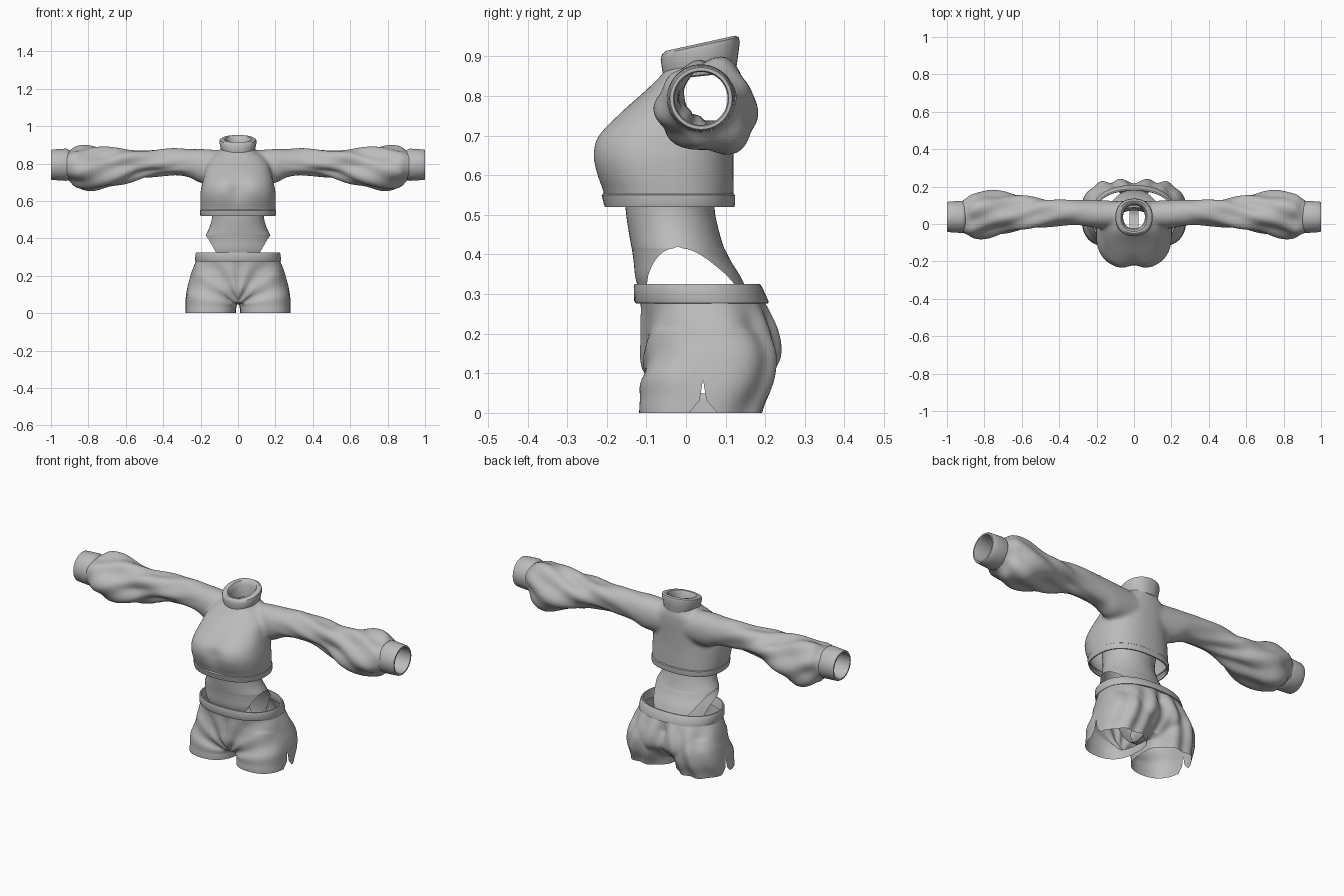
import bpy, bmesh
from math import sin, cos, pi, exp, atan2, asin
from mathutils import Vector

cube = bpy.data.objects.get("Cube")
if cube:
    bpy.data.objects.remove(cube)

GREY = (0.5, 0.5, 0.5, 1.0)
cloth = bpy.data.materials.new("grey cloth")
cloth.use_nodes = True
cloth.diffuse_color = GREY
cloth.node_tree.nodes["Principled BSDF"].inputs["Base Color"].default_value = GREY


def clamp(v):
    return max(0.0, min(1.0, v))


def refine(rows, steps):
    """Smoothly interpolated rows between the given stations."""
    out = []
    for i in range(len(rows) - 1):
        a, b, c, d = (rows[max(i - 1, 0)], rows[i], rows[i + 1],
                      rows[min(i + 2, len(rows) - 1)])
        for s in range(steps):
            t = s / steps
            out.append([0.5 * (2 * q + (r - p) * t + (2 * p - 5 * q + 4 * r - w) * t * t
                        + (3 * q - p - 3 * r + w) * t ** 3)
                        for p, q, r, w in zip(a, b, c, d)])
    return out + [list(rows[-1])]


def loft(bm, rows, axis="z", power=2.0, caps=False, steps=1, seg=64):
    """Skin oval sections: (station, u min, u max, v min, v max)."""
    rings = []
    for t, u0, u1, v0, v1 in refine(rows, steps):
        ring = []
        for k in range(seg):
            a = 2 * pi * k / seg
            c, s = [(1 if q > 0 else -1) * abs(q) ** (2 / power) for q in (cos(a), sin(a))]
            u = (u0 + u1) / 2 + (u1 - u0) / 2 * c
            v = (v0 + v1) / 2 + (v1 - v0) / 2 * s
            ring.append(bm.verts.new((u, v, t) if axis == "z" else (t, u, v)))
        rings.append(ring)
    for r0, r1 in zip(rings, rings[1:]):
        for k in range(seg):
            n = (k + 1) % seg
            bm.faces.new((r0[k], r0[n], r1[n], r1[k]))
    if caps:
        bm.faces.new(rings[0])
        bm.faces.new(rings[-1])


def finish(name, bm, angle=0.7):
    bmesh.ops.recalc_face_normals(bm, faces=bm.faces)
    me = bpy.data.meshes.new(name)
    bm.to_mesh(me)
    bm.free()
    me.materials.append(cloth)
    ob = bpy.data.objects.new(name, me)
    bpy.context.collection.objects.link(ob)
    bpy.ops.object.select_all(action="DESELECT")
    ob.select_set(True)
    bpy.context.view_layer.objects.active = ob
    bpy.ops.object.shade_smooth_by_angle(angle=angle)
    return ob


def fuse(bm, voxel, smooth):
    """Merge overlapping solids into one smooth skin."""
    ob = finish("fuse_helper", bm)
    mod = ob.modifiers.new("fuse", "REMESH")
    mod.mode = "VOXEL"
    mod.voxel_size = voxel
    mod = ob.modifiers.new("soften", "SMOOTH")
    mod.factor, mod.iterations = 0.5, smooth
    out = bmesh.new()
    out.from_object(ob, bpy.context.evaluated_depsgraph_get())
    bpy.data.objects.remove(ob)
    out.normal_update()
    return out


def cut(bm, point, normal, near, drop=None):
    """Slice the faces chosen by near, then remove those chosen by drop."""
    faces = [f for f in bm.faces if near(f.calc_center_median())]
    geom = set(faces)
    for f in faces:
        geom.update(f.edges)
        geom.update(f.verts)
    bmesh.ops.bisect_plane(bm, geom=list(geom), plane_co=point, plane_no=normal, dist=1e-5)
    if drop:
        gone = [f for f in bm.faces if drop(f.calc_center_median())]
        bmesh.ops.delete(bm, geom=gone, context="FACES")


def displace(bm, amount):
    moves = [(v, v.normal * amount(v.co)) for v in bm.verts]
    for v, d in moves:
        v.co += d


# Sweater: torso and both sleeves fused, then opened at hem, neck and wrists
bm = bmesh.new()
torso = [(0.49, 0.195, -0.20, 0.118), (0.55, 0.20, -0.208, 0.12), (0.60, 0.202, -0.23, 0.12),
         (0.65, 0.20, -0.243, 0.12), (0.70, 0.19, -0.23, 0.122), (0.75, 0.178, -0.178, 0.125),
         (0.80, 0.165, -0.118, 0.128), (0.84, 0.135, -0.075, 0.128),
         (0.87, 0.092, -0.05, 0.122), (0.91, 0.075, -0.04, 0.115)]
loft(bm, [(z, -a, a, f, b) for z, a, f, b in torso], power=2.4, caps=True, steps=4)
sleeve = [(0.05, -0.02, 0.12, 0.70, 0.868), (0.19, -0.022, 0.128, 0.695, 0.878),
          (0.26, -0.012, 0.13, 0.725, 0.877), (0.35, -0.005, 0.13, 0.738, 0.88),
          (0.50, -0.015, 0.13, 0.728, 0.878), (0.65, -0.045, 0.155, 0.683, 0.874),
          (0.78, -0.066, 0.18, 0.652, 0.888), (0.86, -0.066, 0.165, 0.672, 0.888),
          (0.90, -0.052, 0.135, 0.71, 0.872), (0.94, -0.04, 0.115, 0.725, 0.86)]
for side in (-1, 1):
    loft(bm, [(side * r[0], *r[1:]) for r in sleeve], axis="x", power=2.1, caps=True, steps=4)
bm = fuse(bm, 0.01, 8)


def sweater_folds(p):
    x = abs(p.x)
    w = clamp((x - 0.22) / 0.4) * clamp((0.92 - x) / 0.06)
    a = atan2(p.z - 0.78, p.y - 0.05)
    d = w * (0.009 * sin(3 * a + 13 * x) + 0.006 * sin(6 * a - 22 * x))
    if p.y < -0.08 and x < 0.2:
        d -= 0.022 * exp(-(p.x / 0.05) ** 2 - ((p.z - 0.66) / 0.07) ** 2)
    return d


displace(bm, sweater_folds)
cut(bm, (0, 0, 0.525), (0, 0, 1), lambda c: c.z < 0.6, lambda c: c.z < 0.525)
cut(bm, (0, 0, 0.885), (0, 0, 1), lambda c: abs(c.x) < 0.2 and c.z > 0.8,
    lambda c: abs(c.x) < 0.2 and c.z > 0.885)
for side in (-1, 1):
    cut(bm, (side * 0.915, 0, 0), (1, 0, 0), lambda c: c.x * side > 0.8,
        lambda c: c.x * side > 0.915)
finish("sweater", bm, 1.0)

# Sweater hem band
bm = bmesh.new()
hem = [(0.535, 0.192, -0.198, 0.113), (0.52, 0.194, -0.199, 0.115), (0.52, 0.20, -0.205, 0.122),
       (0.53, 0.203, -0.208, 0.124), (0.55, 0.203, -0.213, 0.124), (0.556, 0.195, -0.207, 0.117)]
loft(bm, [(z, -a, a, f, b) for z, a, f, b in hem], power=2.4)
finish("sweater_hem", bm)

# Wrist cuffs
for side, label in ((-1, "right"), (1, "left")):
    bm = bmesh.new()
    cuff = [(0.90, 0.074), (0.908, 0.083), (0.92, 0.086), (0.97, 0.083), (0.995, 0.081),
            (1.0, 0.078), (1.0, 0.070), (0.99, 0.067), (0.90, 0.067)]
    loft(bm, [(side * x, 0.038 - r, 0.038 + r, 0.794 - r, 0.794 + r) for x, r in cuff], axis="x")
    finish(label + "_cuff", bm)

# Folded collar, tilted down to the front
bm = bmesh.new()
collar = [(0.85, 0.075, -0.045, 0.118), (0.853, 0.085, -0.055, 0.126), (0.88, 0.092, -0.06, 0.131),
          (0.915, 0.10, -0.064, 0.136), (0.927, 0.097, -0.06, 0.133), (0.933, 0.085, -0.05, 0.124),
          (0.93, 0.07, -0.04, 0.113), (0.91, 0.059, -0.028, 0.102), (0.85, 0.058, -0.025, 0.10)]
loft(bm, [(z, -a, a, f, b) for z, a, f, b in collar], power=2.2)
for v in bm.verts:
    v.co.z += 0.22 * (v.co.y - 0.035) * clamp((v.co.z - 0.80) / 0.1)
finish("collar", bm)

# Bodysuit: front and back panels with high-cut leg openings
suit = [(0.68, 0.155, -0.15, 0.09, 1), (0.60, 0.145, -0.155, 0.08, 1), (0.52, 0.138, -0.153, 0.072, 1),
        (0.46, 0.152, -0.145, 0.083, 1), (0.42, 0.172, -0.138, 0.095, 1),
        (0.41, 0.175, -0.136, 0.10, 0.96), (0.38, 0.183, -0.132, 0.115, 0.81),
        (0.33, 0.20, -0.125, 0.145, 0.60), (0.25, 0.20, -0.095, 0.172, 0.36),
        (0.15, 0.20, -0.065, 0.175, 0.17), (0.08, 0.20, -0.015, 0.12, 0.12),
        (0.055, 0.20, 0.045, 0.045, 0.12)]
bm = bmesh.new()
N = 24
for way in (-1, 1):
    grid = []
    for z, a, f, b, s in refine(suit, 4):
        reach = asin(clamp(s))
        angles = [reach * (2 * k / N - 1) for k in range(N + 1)]
        grid.append([bm.verts.new((a * sin(q), (f + b) / 2 + way * (b - f) / 2 * cos(q), z))
                     for q in angles])
    for r0, r1 in zip(grid, grid[1:]):
        for k in range(N):
            bm.faces.new((r0[k], r0[k + 1], r1[k + 1], r1[k]))
bmesh.ops.remove_doubles(bm, verts=bm.verts, dist=0.0005)
finish("bodysuit", bm, 1.0)

# Shorts: hips and two legs fused, then opened at waist and hems
bm = bmesh.new()
hips = [(0.32, 0.218, -0.12, 0.187), (0.28, 0.225, -0.116, 0.20), (0.25, 0.236, -0.112, 0.213),
        (0.18, 0.257, -0.11, 0.238), (0.12, 0.26, -0.108, 0.23), (0.055, 0.16, -0.075, 0.16)]
loft(bm, [(z, -a, a, f, b) for z, a, f, b in hips], power=2.3, caps=True, steps=4)
leg = [(-0.03, 0.014, 0.28, -0.118, 0.18), (0.02, 0.012, 0.28, -0.118, 0.195),
       (0.08, 0.006, 0.277, -0.112, 0.22), (0.15, 0.004, 0.265, -0.10, 0.225),
       (0.21, 0.004, 0.245, -0.085, 0.20)]
for side in (-1, 1):
    loft(bm, [(z, side * a, side * b, f, k) for z, a, b, f, k in leg],
         power=2.4, caps=True, steps=4)
bm = fuse(bm, 0.008, 6)


def shorts_folds(p):
    x = abs(p.x)
    fade = clamp((0.29 - p.z) / 0.06)
    if p.y < 0.03:
        a = atan2(p.z - 0.04, x + 0.01)
        d = 0.006 * sin(11 * a) * clamp((0.03 - p.y) / 0.08) * clamp((p.z - 0.02) / 0.08)
    else:
        d = 0.006 * sin(70 * x + 16 * p.z) * clamp((p.y - 0.03) / 0.08)
        d -= 0.025 * exp(-(x / 0.025) ** 2) * clamp((p.y - 0.12) / 0.05)
    return d * fade


displace(bm, shorts_folds)
cut(bm, (0, 0, 0.295), (0, 0, 1), lambda c: c.z > 0.25, lambda c: c.z > 0.295)
cut(bm, (0, 0, 0.0), (0, 0, 1), lambda c: c.z < 0.05, lambda c: c.z < 0.0)

# Side slits that flare out at the hem
for top, slope in ((0.085, 0.16), (0.042, 0.85)):
    def outer(c):
        return abs(c.x) > 0.2 and c.z < 0.11 and abs(c.y - 0.043) < 0.07

    def wedge(c):
        return outer(c) and abs(c.y - 0.043) < slope * (top - c.z)
    apex = (0, 0.043, top)
    cut(bm, apex, Vector((0, 1, slope)), outer)
    cut(bm, apex, Vector((0, 1, -slope)), outer, wedge)
finish("shorts", bm, 1.0)

# Waistband
bm = bmesh.new()
band = [(0.276, 0.218, -0.112, 0.197), (0.277, 0.228, -0.128, 0.208), (0.283, 0.23, -0.131, 0.208),
        (0.318, 0.227, -0.132, 0.192), (0.325, 0.224, -0.13, 0.187), (0.325, 0.217, -0.123, 0.18),
        (0.318, 0.215, -0.12, 0.178), (0.276, 0.216, -0.11, 0.19)]
loft(bm, [(z, -a, a, f, b) for z, a, f, b in band], power=2.3)
finish("waistband", bm)
